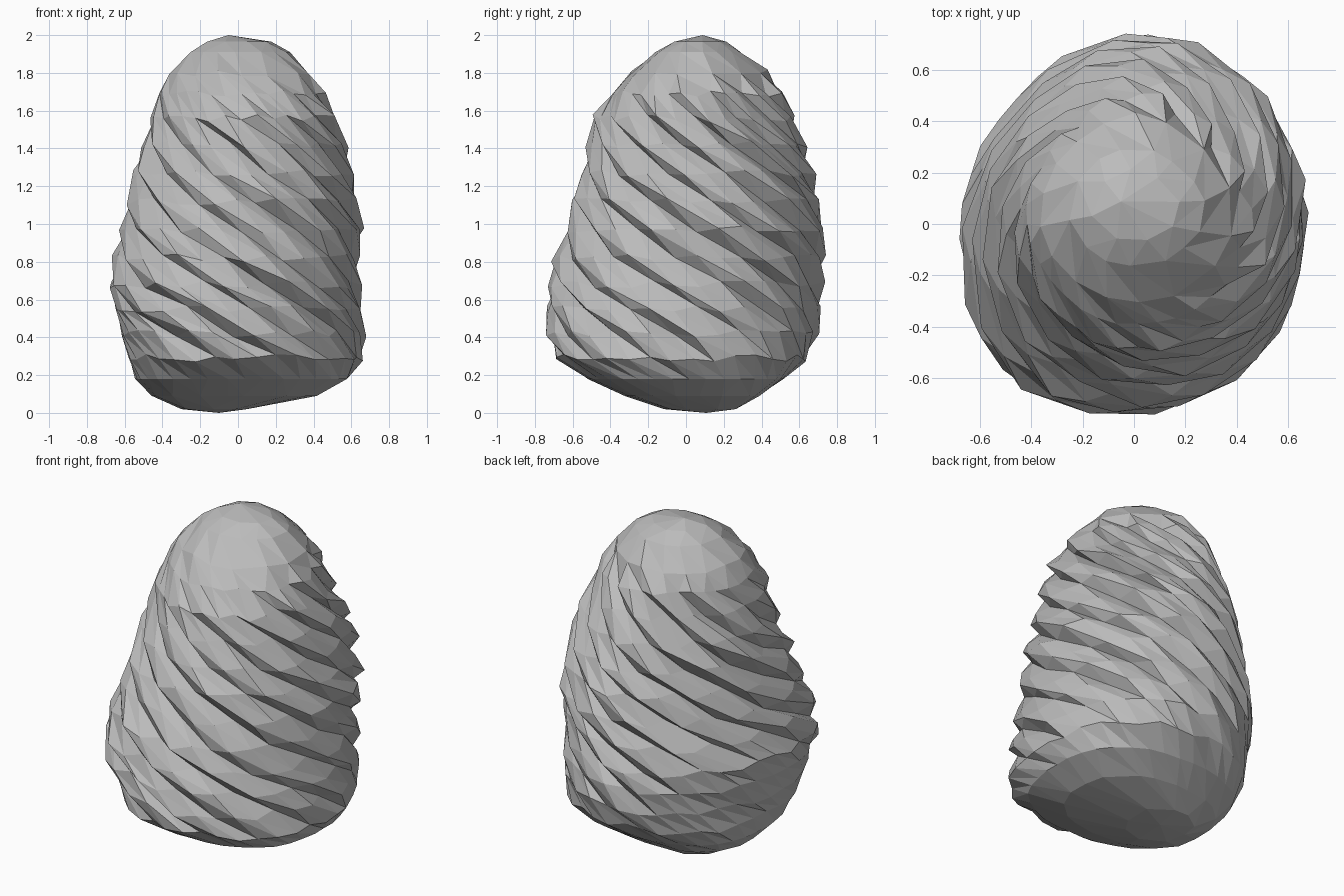
import bpy, bmesh, math, random
from mathutils import Vector

if "Cube" in bpy.data.objects:
    bpy.data.objects.remove(bpy.data.objects["Cube"], do_unlink=True)
random.seed(4)

RIDGES = 12
TWIST = 2.7             # radians of spiral per unit of height
PHASES = (0, 0.32, 0.68)  # inner edge, crest, slope within one ridge
DEPTHS = (-0.8, 0.2, -0.1)

# Outline by height: z, x min, x max, y min, y max
RINGS = [
    (0.02, -0.30, 0.06, -0.12, 0.26), (0.09, -0.46, 0.42, -0.33, 0.38),
    (0.18, -0.54, 0.58, -0.53, 0.51), (0.29, -0.58, 0.66, -0.69, 0.63),
    (0.42, -0.61, 0.67, -0.73, 0.69), (0.55, -0.64, 0.66, -0.73, 0.71),
    (0.68, -0.67, 0.65, -0.72, 0.72), (0.82, -0.64, 0.64, -0.70, 0.73),
    (0.97, -0.61, 0.66, -0.63, 0.73), (1.12, -0.58, 0.63, -0.61, 0.71),
    (1.27, -0.55, 0.61, -0.56, 0.68), (1.42, -0.51, 0.58, -0.52, 0.64),
    (1.56, -0.47, 0.53, -0.50, 0.58), (1.69, -0.42, 0.47, -0.40, 0.52),
    (1.80, -0.37, 0.40, -0.31, 0.43), (1.91, -0.26, 0.28, -0.17, 0.30),
    (1.965, -0.17, 0.18, -0.08, 0.21),
]


def clamp(value):
    return max(0, min(1, value))


def lobe(theta, degrees, power=6):
    return max(0, math.cos(theta - math.radians(degrees))) ** power


def ridge_depth(theta, z):
    """Ridges fade into the smooth base, the smooth back flank and the crown."""
    start = 0.24 + 0.5 * lobe(theta, 160, 2) + 0.15 * lobe(theta, 50)
    end = 1.78 + 0.12 * math.cos(theta - math.radians(45))
    return 0.065 * clamp((z - start) / 0.15) * clamp((end - z) / 0.25)


def fullness(theta, z):
    """Uneven body: a belly at one corner, flatter shoulders, a squarer base."""
    belly = 0.10 * lobe(theta, 225) * clamp((z - 0.25) / 0.3) * clamp((1.4 - z) / 0.5)
    flank = 0.09 * lobe(theta, 135) * clamp((z - 0.45) / 0.5)
    shoulder = 0.10 * lobe(theta, 45) * clamp((z - 1.15) / 0.35)
    base_corner = 0.06 * math.sin(2 * theta) ** 2 * clamp((0.4 - z) / 0.2)
    return 1 + belly - flank - shoulder + base_corner


bm = bmesh.new()
grid = []
for z, xa, xb, ya, yb in RINGS:
    ring = []
    for i in range(RIDGES):
        strength = random.uniform(0.55, 1.3)
        for phase, depth in zip(PHASES, DEPTHS):
            t = (i + phase) * math.tau / RIDGES - TWIST * z
            r = fullness(t, z)
            off = ridge_depth(t, z) * depth * strength + random.uniform(-0.006, 0.006)
            x = (xa + xb) / 2 + math.cos(t) * ((xb - xa) / 2 * r + off)
            y = (ya + yb) / 2 + math.sin(t) * ((yb - ya) / 2 * r + off)
            h = z + random.uniform(-0.02, 0.02) * (0.2 < z < 1.85)
            ring.append(bm.verts.new((x, y, h)))
    grid.append(ring)

# Spiral skin between neighbouring outlines
n = len(grid[0])
for lower, upper in zip(grid, grid[1:]):
    for i in range(n):
        k = (i + 1) % n
        bm.faces.new((lower[i], lower[k], upper[k], upper[i]))

# Closed base and crown
base = bm.verts.new((-0.1, 0.1, 0))
crown = bm.verts.new((-0.05, 0.08, 2))
for i in range(n):
    k = (i + 1) % n
    bm.faces.new((base, grid[0][k], grid[0][i]))
    bm.faces.new((crown, grid[-1][i], grid[-1][k]))

# Coarser facets where the ridges fade out
caps = [v for v in bm.verts if v.co.z < 0.22 or v.co.z > 1.77]
bmesh.ops.remove_doubles(bm, verts=caps, dist=0.08)

# Centre on the origin and stand on the ground
axes = [[v.co[a] for v in bm.verts] for a in range(3)]
lo, hi = (Vector([f(c) for c in axes]) for f in (min, max))
shift = Vector(((lo.x + hi.x) / 2, (lo.y + hi.y) / 2, lo.z))
bmesh.ops.translate(bm, verts=bm.verts[:], vec=-shift)
bmesh.ops.triangulate(bm, faces=bm.faces[:], quad_method='SHORT_EDGE')
bmesh.ops.recalc_face_normals(bm, faces=bm.faces[:])

mesh = bpy.data.meshes.new("ridged_rock")
bm.to_mesh(mesh)
bm.free()
rock = bpy.data.objects.new("ridged_rock", mesh)
bpy.context.collection.objects.link(rock)

# Plain grey stone
stone = bpy.data.materials.new("stone_grey")
stone.use_nodes = True
colour = (0.5, 0.5, 0.5, 1)
stone.diffuse_color = colour
stone.node_tree.nodes["Principled BSDF"].inputs["Base Color"].default_value = colour
mesh.materials.append(stone)
